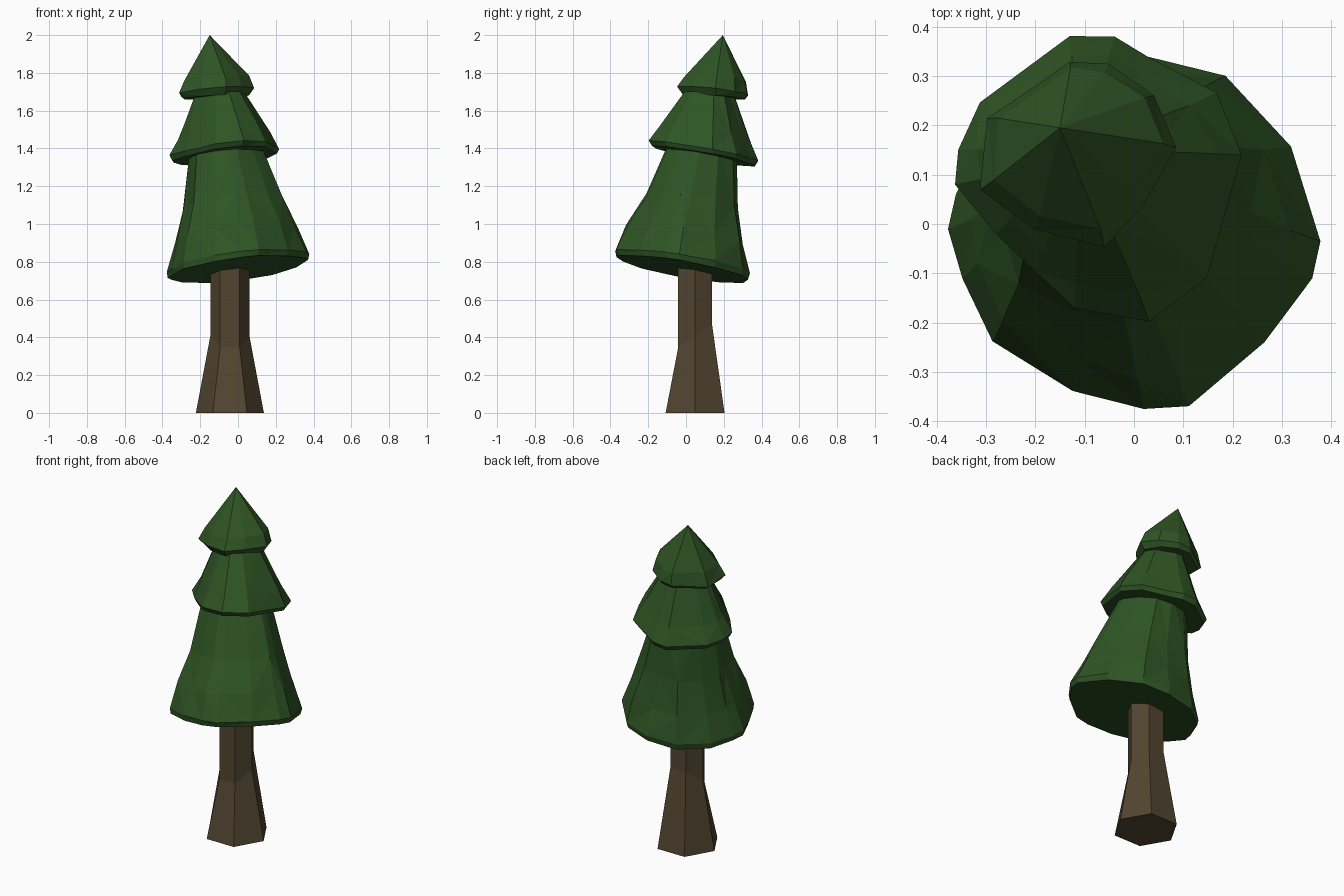
import bpy, bmesh, math, random
from mathutils import Vector

if "Cube" in bpy.data.objects:
    bpy.data.objects.remove(bpy.data.objects["Cube"])

random.seed(4)


def material(name, rgb):
    m = bpy.data.materials.new(name)
    m.diffuse_color = (*rgb, 1)
    m.use_nodes = True
    m.node_tree.nodes["Principled BSDF"].inputs["Base Color"].default_value = m.diffuse_color
    return m


LEAF = material("pine_green", (0.028, 0.09, 0.018))
BARK = material("bark_brown", (0.085, 0.06, 0.03))


def loft(name, rings, mat, apex=None, triangulate=False):
    """Skin a stack of equal-length rings, bottom to top, and close both ends."""
    bm = bmesh.new()
    loops = [[bm.verts.new(p) for p in ring] for ring in rings]
    n = len(loops[0])
    bm.faces.new(loops[0][::-1])
    for lo, hi in zip(loops, loops[1:]):
        for i in range(n):
            j = (i + 1) % n
            bm.faces.new((lo[i], lo[j], hi[j], hi[i]))
    if apex:
        tip = bm.verts.new(apex)
        for i in range(n):
            bm.faces.new((loops[-1][i], loops[-1][(i + 1) % n], tip))
    else:
        bm.faces.new(loops[-1])
    if triangulate:
        bmesh.ops.triangulate(bm, faces=bm.faces[:])
    bmesh.ops.recalc_face_normals(bm, faces=bm.faces[:])
    me = bpy.data.meshes.new(name)
    bm.to_mesh(me)
    bm.free()
    ob = bpy.data.objects.new(name, me)
    me.materials.append(mat)
    bpy.context.collection.objects.link(ob)
    return ob


def tier(name, outline, centre, tilt, levels, apex=None):
    """levels: (scale, z, centre x, centre y, tilt factor, jitter) per ring."""
    rings = []
    for s, z, cx, cy, t, jit in levels:
        ring = []
        for x, y in outline:
            dx, dy = x - centre[0], y - centre[1]
            k = s * (1 + random.uniform(-jit, jit))
            ring.append(Vector((cx + dx * k, cy + dy * k,
                                z + t * (tilt[0] * dx + tilt[1] * dy)
                                + random.uniform(-jit, jit) * 0.3)))
        rings.append(ring)
    return loft(name, rings, LEAF, apex, True)


# Trunk: flared hexagonal post with a slanted knee
def hexagon(r, z, slope=0):
    ring = []
    for i in range(6):
        a = i * math.pi / 3
        y = r * math.sin(a)
        ring.append((-0.043 + r * math.cos(a), 0.048 + y, z + slope * y))
    return ring


loft("trunk", [hexagon(0.18, 0), hexagon(0.103, 0.41, 0.7), hexagon(0.103, 0.80)], BARK)

# Lower foliage: wide skirt leaning to the back left
low = [(0.378, -0.035), (0.315, 0.155), (0.185, 0.30), (0.03, 0.335), (-0.15, 0.31),
       (-0.30, 0.19), (-0.36, 0.06), (-0.38, -0.01), (-0.345, -0.11), (-0.29, -0.24),
       (-0.125, -0.34), (0.02, -0.375), (0.11, -0.365), (0.265, -0.24), (0.36, -0.11)]
tier("lower_foliage", low, (0, -0.02), (0.12, -0.17), [
    (0.98, 0.762, 0, -0.02, 1, 0),
    (1.00, 0.795, 0, -0.02, 1, 0.012),
    (0.87, 0.94, -0.01, 0.0, 0.8, 0.03),
    (0.70, 1.12, -0.028, 0.035, 0.5, 0.04),
    (0.51, 1.40, -0.065, 0.085, 0.2, 0.02)])

# Middle foliage
mid = [(0.22, 0.14), (0.165, 0.265), (0.03, 0.335), (-0.04, 0.378), (-0.13, 0.378),
       (-0.31, 0.245), (-0.355, 0.15), (-0.36, 0.08), (-0.28, -0.02), (-0.20, -0.10),
       (-0.12, -0.17), (0.03, -0.195), (0.15, -0.11)]
tier("middle_foliage", mid, (-0.07, 0.09), (0.08, -0.17), [
    (0.95, 1.358, -0.07, 0.09, 1, 0),
    (1.00, 1.385, -0.07, 0.09, 1, 0.012),
    (0.83, 1.475, -0.075, 0.10, 0.8, 0.035),
    (0.45, 1.69, -0.095, 0.125, 0.2, 0.02)])

# Top foliage: pointed cap
top = [(0.085, 0.155), (0.04, 0.26), (-0.05, 0.325), (-0.13, 0.33), (-0.20, 0.28),
       (-0.30, 0.215), (-0.31, 0.07), (-0.20, -0.01), (-0.06, -0.045), (0.02, 0.04)]
tier("top_foliage", top, (-0.112, 0.14), (0.10, -0.12), [
    (0.88, 1.672, -0.115, 0.145, 0.5, 0),
    (1.00, 1.703, -0.112, 0.14, 1, 0.012),
    (0.87, 1.765, -0.113, 0.15, 0.7, 0.03)],
    apex=(-0.15, 0.195, 2.0))
